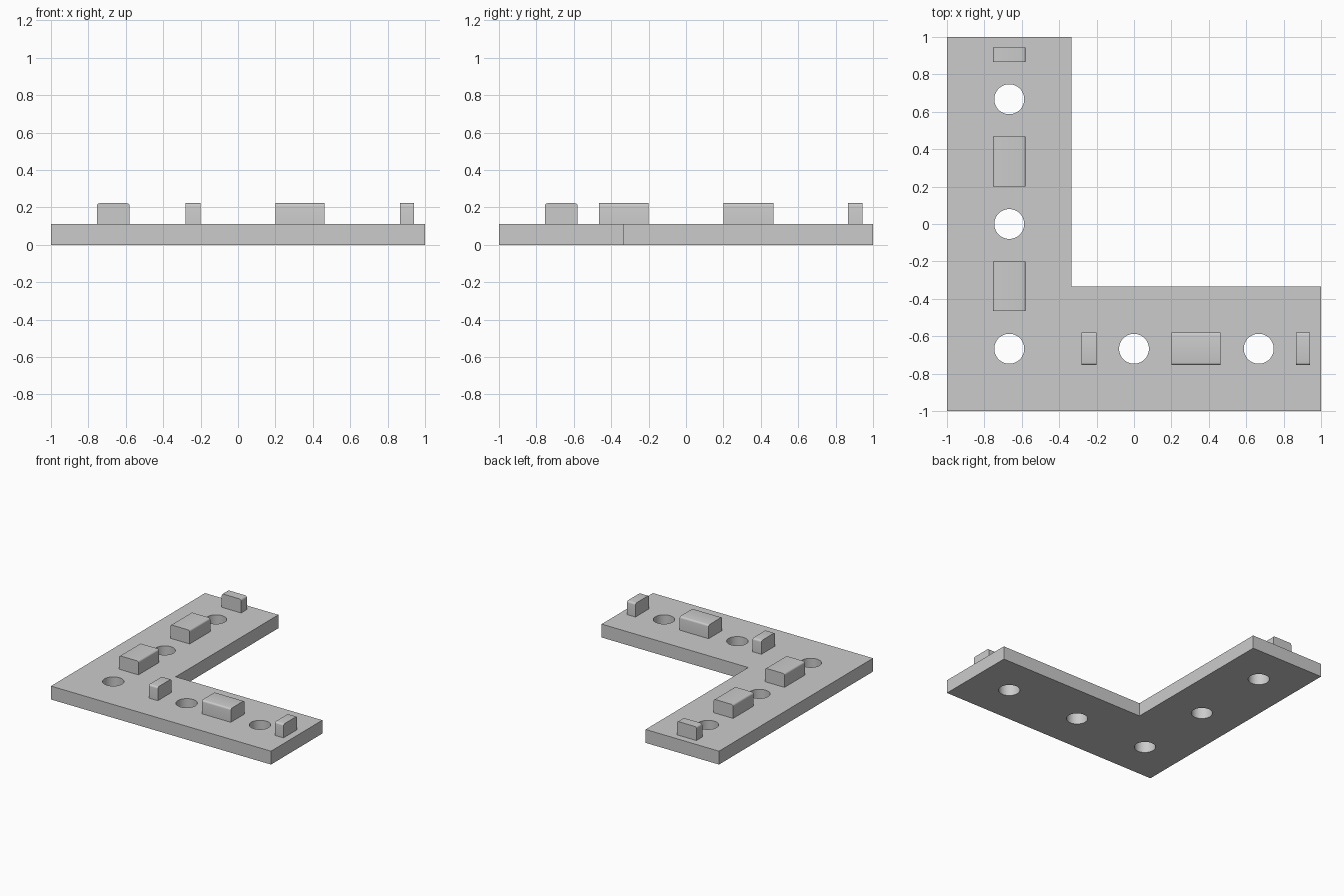
import bpy
import bmesh
from math import radians

cube = bpy.data.objects.get("Cube")
if cube:
    bpy.data.objects.remove(cube, do_unlink=True)

THICK = 0.11      # plate thickness
TOP = 0.222       # top of the raised tabs
ARM = -0.667      # centre line of both arms
INNER = -0.333    # inner edge of both arms

grey = bpy.data.materials.new("light grey")
grey.use_nodes = True
grey.diffuse_color = (0.6, 0.6, 0.6, 1)
grey.node_tree.nodes["Principled BSDF"].inputs["Base Color"].default_value = grey.diffuse_color


def finish(bm, name):
    bmesh.ops.recalc_face_normals(bm, faces=bm.faces)
    mesh = bpy.data.meshes.new(name)
    bm.to_mesh(mesh)
    bm.free()
    mesh.materials.append(grey)
    obj = bpy.data.objects.new(name, mesh)
    bpy.context.collection.objects.link(obj)
    return obj


def smooth(obj):
    bpy.ops.object.select_all(action='DESELECT')
    obj.select_set(True)
    bpy.context.view_layer.objects.active = obj
    bpy.ops.object.shade_smooth_by_angle(angle=radians(30))


def extruded(outline, z0, z1, name):
    bm = bmesh.new()
    face = bm.faces.new([bm.verts.new((x, y, z0)) for x, y in outline])
    new = bmesh.ops.extrude_face_region(bm, geom=[face])["geom"]
    bmesh.ops.translate(bm, vec=(0, 0, z1 - z0),
                        verts=[v for v in new if isinstance(v, bmesh.types.BMVert)])
    return finish(bm, name)


def tab(along_x, start, end, name):
    """Block on an arm, with its two long top edges rounded."""
    bm = bmesh.new()
    bmesh.ops.create_cube(bm, size=1)
    mid, length, width = (start + end) / 2, end - start, 0.176
    size = (length, width) if along_x else (width, length)
    place = (mid, ARM) if along_x else (ARM, mid)
    for v in bm.verts:
        v.co.x = v.co.x * size[0] + place[0]
        v.co.y = v.co.y * size[1] + place[1]
        v.co.z = TOP if v.co.z > 0 else THICK
    axis = 0 if along_x else 1
    edges = [e for e in bm.edges
             if all(v.co.z > 0.2 for v in e.verts)
             and abs(e.verts[0].co[axis] - e.verts[1].co[axis]) > 0.01]
    bmesh.ops.bevel(bm, geom=edges, offset=0.015, segments=4, profile=0.5, affect='EDGES')
    smooth(finish(bm, name))


# L-shaped plate
plate = extruded([(-1, -1), (1, -1), (1, INNER), (INNER, INNER), (INNER, 1), (-1, 1)],
                 0, THICK, "plate")

# Screw holes through the plate
bm = bmesh.new()
for x, y in [(ARM, ARM), (ARM, 0), (ARM, -ARM), (0, ARM), (-ARM, ARM)]:
    geo = bmesh.ops.create_cone(bm, cap_ends=True, segments=48, radius1=0.08, radius2=0.08, depth=1)
    bmesh.ops.translate(bm, vec=(x, y, 0), verts=geo["verts"])
cutter = finish(bm, "hole_cutter")
cutter.hide_render = True
cut = plate.modifiers.new("holes", 'BOOLEAN')
cut.object = cutter
cut.operation = 'DIFFERENCE'
cut.solver = 'EXACT'
bpy.context.view_layer.objects.active = plate
bpy.ops.object.modifier_apply(modifier=cut.name)
bpy.data.objects.remove(cutter, do_unlink=True)
smooth(plate)

# Raised tabs on the side arm (along y) and the front arm (along x)
tab(False, -0.465, -0.2, "side_tab_near")
tab(False, 0.2, 0.467, "side_tab_middle")
tab(False, 0.867, 0.943, "side_tab_end")
tab(True, -0.28, -0.2, "front_tab_near")
tab(True, 0.2, 0.463, "front_tab_middle")
tab(True, 0.865, 0.942, "front_tab_end")
